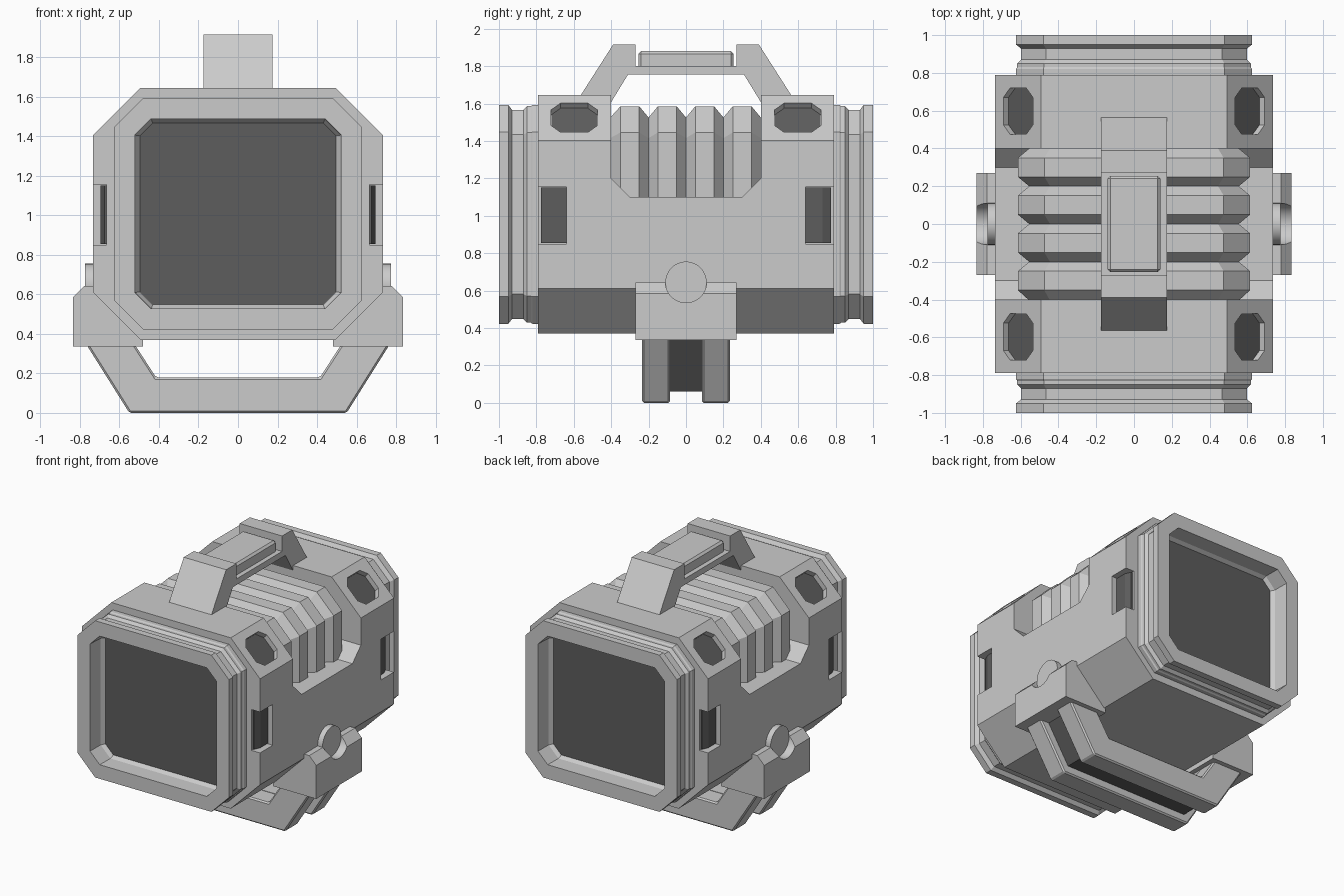
import bpy, bmesh, math
from mathutils import Vector

if "Cube" in bpy.data.objects:
    bpy.data.objects.remove(bpy.data.objects["Cube"])


def material(name, v):
    m = bpy.data.materials.new(name)
    m.diffuse_color = (v, v, v, 1)
    m.use_nodes = True
    m.node_tree.nodes["Principled BSDF"].inputs["Base Color"].default_value = m.diffuse_color
    return m


GREY = material("light grey", 0.6)
DARK = material("dark grey", 0.11)


def make(name, rings, mat=GREY):
    """Closed skin through equally sized rings of points."""
    bm = bmesh.new()
    vs = [[bm.verts.new(p) for p in r] for r in rings]
    n = len(rings[0])
    first = bm.faces.new(vs[0])
    bm.faces.new(vs[-1])
    for a, b in zip(vs, vs[1:]):
        for i in range(n):
            j = (i + 1) % n
            bm.faces.new((a[i], a[j], b[j], b[i]))
    bmesh.ops.recalc_face_normals(bm, faces=bm.faces[:])
    me = bpy.data.meshes.new(name)
    bm.to_mesh(me)
    bm.free()
    me.materials.append(mat)
    ob = bpy.data.objects.new(name, me)
    bpy.context.collection.objects.link(ob)
    return ob


def along_x(p, q, t):
    return Vector((t, p, q))


def along_y(p, q, t):
    return Vector((p, t, q))


def prism(name, pts, a, b, frame, mat=GREY):
    return make(name, [[frame(p, q, t) for p, q in pts] for t in (a, b)], mat)


def octagon(w, h, c, z=0.0):
    """Rectangle of half sizes w, h with corners cut by c."""
    return [(w - c, z + h), (w, z + h - c), (w, z - h + c), (w - c, z - h),
            (c - w, z - h), (-w, z - h + c), (-w, z + h - c), (c - w, z + h)]


def box(name, x, y, z, mat=GREY):
    pts = [(y[0], z[0]), (y[1], z[0]), (y[1], z[1]), (y[0], z[1])]
    return prism(name, pts, x[0], x[1], along_x, mat)


def cut(ob, cutters):
    for c in cutters:
        m = ob.modifiers.new("cut", 'BOOLEAN')
        m.operation, m.solver, m.object = 'DIFFERENCE', 'EXACT', c
        c.hide_render = True
    bpy.context.view_layer.update()
    dg = bpy.context.evaluated_depsgraph_get()
    me = bpy.data.meshes.new_from_object(ob.evaluated_get(dg))
    ob.modifiers.clear()
    ob.data = me
    for c in cutters:
        bpy.data.objects.remove(c)


def bevel(ob, w):
    m = ob.modifiers.new("bevel", 'BEVEL')
    m.width, m.segments = w, 1


def smooth(ob):
    bpy.ops.object.select_all(action='DESELECT')
    ob.select_set(True)
    bpy.context.view_layer.objects.active = ob
    bpy.ops.object.shade_smooth_by_angle(angle=math.radians(30))


MID = 1.0075

# main housing with saddle cut, corner windows and side notches
housing = prism("housing", octagon(0.735, 0.6375, 0.242, MID), -0.79, 0.79, along_y)
saddle = [(-0.4, 1.2), (-0.3, 1.1), (0.3, 1.1), (0.4, 1.2), (0.4, 2), (-0.4, 2)]
cutters = [prism("saddle_cutter", saddle, -1, 1, along_x)]
for sx in (-1, 1):
    for sy in (-1, 1):
        normal = Vector((sx, 0, 1)).normalized()
        tangent = Vector((sx, 0, -1)).normalized()
        centre = Vector((sx * 0.613, sy * 0.5975, 1.524))

        def slanted(p, q, t):
            return centre + Vector((0, p, 0)) + tangent * q + normal * t

        win = octagon(0.123, 0.11, 0.05)
        cutters.append(prism("window_cutter", win, -0.04, 0.2, slanted))
        prism("corner_window", octagon(0.122, 0.109, 0.05), -0.045, -0.036, slanted, DARK)
        cutters.append(box("notch_cutter", (sx * 0.665, sx * 0.9),
                           (sy * 0.64, sy * 0.9), (0.85, 1.155)))
        insert = [(sx * 0.65, sy * 0.63), (sx * 0.695, sy * 0.63), (sx * 0.695, sy * 0.73),
                  (sx * 0.675, sy * 0.775), (sx * 0.65, sy * 0.775)]
        prism("side_insert", insert, 0.855, 1.15, lambda p, q, t: Vector((p, q, t)), DARK)
cut(housing, cutters)

# ribbed core inside the saddle cut
core = [(-0.4, 0.055)]
for c in (-0.3, -0.1, 0.1, 0.3):
    core += [(c - 0.05, 0), (c + 0.05, 0), (c + 0.1, 0.06)]
make("ribbed_core", [[along_y(p, q, y) for p, q in
                      octagon(0.615 - d, 0.578 - d, 0.14 - d * 0.5, MID)] for y, d in core])

# grooved end collars with recessed dark panels
for side, s in (("front", -1), ("back", 1)):
    steps = [(0.85, 0.497, 0.46, 0.065), (0.88, 0.518, 0.478, 0.08), (1.0, 0.522, 0.48, 0.08)]
    for y, d in ((1.0, 0), (0.95, 0), (0.93, 0.026), (0.87, 0.026), (0.85, 0.006),
                 (0.83, 0.006), (0.82, 0), (0.75, 0)):
        steps.append((y, 0.625 - d, 0.585 - d, 0.145 - d * 0.5))
    make(side + "_collar", [[along_y(p, q, s * y) for p, q in octagon(w, h, c, MID)]
                            for y, w, h, c in steps])
    prism(side + "_panel", octagon(0.496, 0.459, 0.065, MID),
          s * 0.845, s * 0.855, along_y, DARK)

# top carrying handle
half = [(0.27, 1.8), (0.27, 1.915), (0.39, 1.915), (0.585, 1.61), (0.405, 1.6), (0.31, 1.755)]
prism("handle", half + [(-y, z) for y, z in reversed(half)], -0.175, 0.175, along_x)
grip = box("handle_grip", (-0.14, 0.14), (-0.255, 0.255), (1.78, 1.88))
bevel(grip, 0.015)

# side brackets with pivot discs
circle = [(0.11 * math.cos(i * math.tau / 48), 0.645 + 0.11 * math.sin(i * math.tau / 48))
          for i in range(48)]
for side, s in (("left", -1), ("right", 1)):
    pts = [(0.48, 0.335), (0.835, 0.335), (0.835, 0.585), (0.778, 0.643), (0.70, 0.643),
           (0.48, 0.42)]
    bracket = prism(side + "_bracket", [(s * x, z) for x, z in pts], -0.27, 0.27, along_y)
    cut(bracket, [prism("pivot_cutter", circle, s * 0.772, s, along_x)])
    smooth(bracket)
    smooth(prism(side + "_pivot", circle, s * 0.65, s * 0.775, along_x))


# lower stand: two rails and a dark channel between them
def yoke(outer):
    right = outer + [(0.525, 0.35), (0.415, 0.18)]
    return right + [(-x, z) for x, z in reversed(right)]


for side, s in (("front", -1), ("back", 1)):
    rail = prism(side + "_stand_rail", yoke([(0.55, 0), (0.77, 0.35)]),
                 s * 0.085, s * 0.235, along_y)
    bevel(rail, 0.01)
channel = prism("stand_channel", yoke([(0.517, 0.06), (0.699, 0.35)]), -0.09, 0.09, along_y)
channel.data.materials.append(DARK)
for f in channel.data.polygons:
    f.material_index = 1 if f.normal.z < -0.1 else 0
